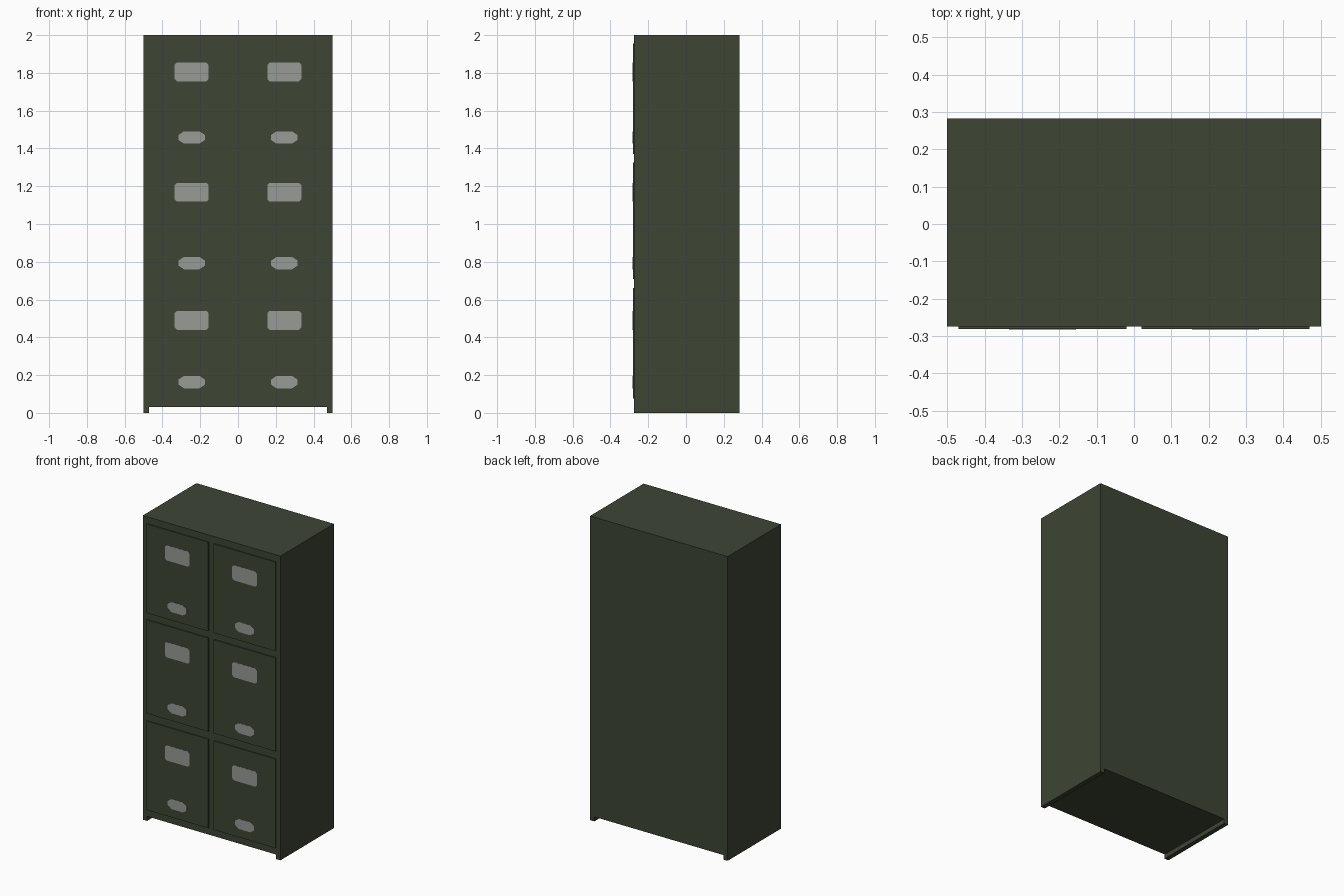
import bpy, bmesh

if "Cube" in bpy.data.objects:
    bpy.data.objects.remove(bpy.data.objects["Cube"])


def material(name, rgb):
    m = bpy.data.materials.new(name)
    m.diffuse_color = (*rgb, 1)
    m.use_nodes = True
    m.node_tree.nodes["Principled BSDF"].inputs["Base Color"].default_value = m.diffuse_color
    return m


GREEN = material("dark olive green", (0.047, 0.060, 0.034))
GREY = material("light grey", (0.31, 0.325, 0.30))


def extrude_profile(name, points, y_front, y_back, mat):
    """Extrude an x-z outline along y."""
    bm = bmesh.new()
    face = bm.faces.new([bm.verts.new((x, y_front, z)) for x, z in points])
    out = bmesh.ops.extrude_face_region(bm, geom=[face])
    verts = [v for v in out["geom"] if isinstance(v, bmesh.types.BMVert)]
    bmesh.ops.translate(bm, verts=verts, vec=(0, y_back - y_front, 0))
    bmesh.ops.recalc_face_normals(bm, faces=bm.faces)
    mesh = bpy.data.meshes.new(name)
    bm.to_mesh(mesh)
    bm.free()
    mesh.materials.append(mat)
    obj = bpy.data.objects.new(name, mesh)
    bpy.context.collection.objects.link(obj)
    return obj


def rect(x0, x1, z0, z1, cx=0.0, cz=0.0):
    """Rectangle outline, with optional cut corners."""
    if cx == 0:
        return [(x0, z0), (x1, z0), (x1, z1), (x0, z1)]
    return [(x0 + cx, z0), (x1 - cx, z0), (x1, z0 + cz), (x1, z1 - cz),
            (x1 - cx, z1), (x0 + cx, z1), (x0, z1 - cz), (x0, z0 + cz)]


BODY_FRONT, BACK = -0.274, 0.282
DOOR_FRONT, PLATE_FRONT = -0.281, -0.282

# Cabinet body with a runner foot along each side
extrude_profile("cabinet_body",
                [(-0.5, 0), (-0.47, 0), (-0.47, 0.03), (0.47, 0.03),
                 (0.47, 0), (0.5, 0), (0.5, 2), (-0.5, 2)],
                BODY_FRONT, BACK, GREEN)

# Rows: door bottom, door top, label centre, handle centre
ROWS = [("bottom", 0.075, 0.66, 0.49, 0.163),
        ("middle", 0.71, 1.325, 1.168, 0.793),
        ("top", 1.37, 1.955, 1.805, 1.458)]

for row, z0, z1, label_z, handle_z in ROWS:
    for side, s in (("left", -1), ("right", 1)):
        tag = f"{row}_{side}"
        cx = s * 0.245
        # Locker door
        extrude_profile(f"door_{tag}", rect(cx - 0.225, cx + 0.225, z0, z1),
                        DOOR_FRONT, BODY_FRONT + 0.001, GREEN)
        # Label plate
        extrude_profile(f"label_plate_{tag}",
                        rect(cx - 0.09, cx + 0.09, label_z - 0.05, label_z + 0.05, 0.012, 0.012),
                        PLATE_FRONT, DOOR_FRONT + 0.001, GREY)
        # Handle plate
        extrude_profile(f"handle_plate_{tag}",
                        rect(cx - 0.069, cx + 0.069, handle_z - 0.033, handle_z + 0.033, 0.028, 0.019),
                        PLATE_FRONT, DOOR_FRONT + 0.001, GREY)
